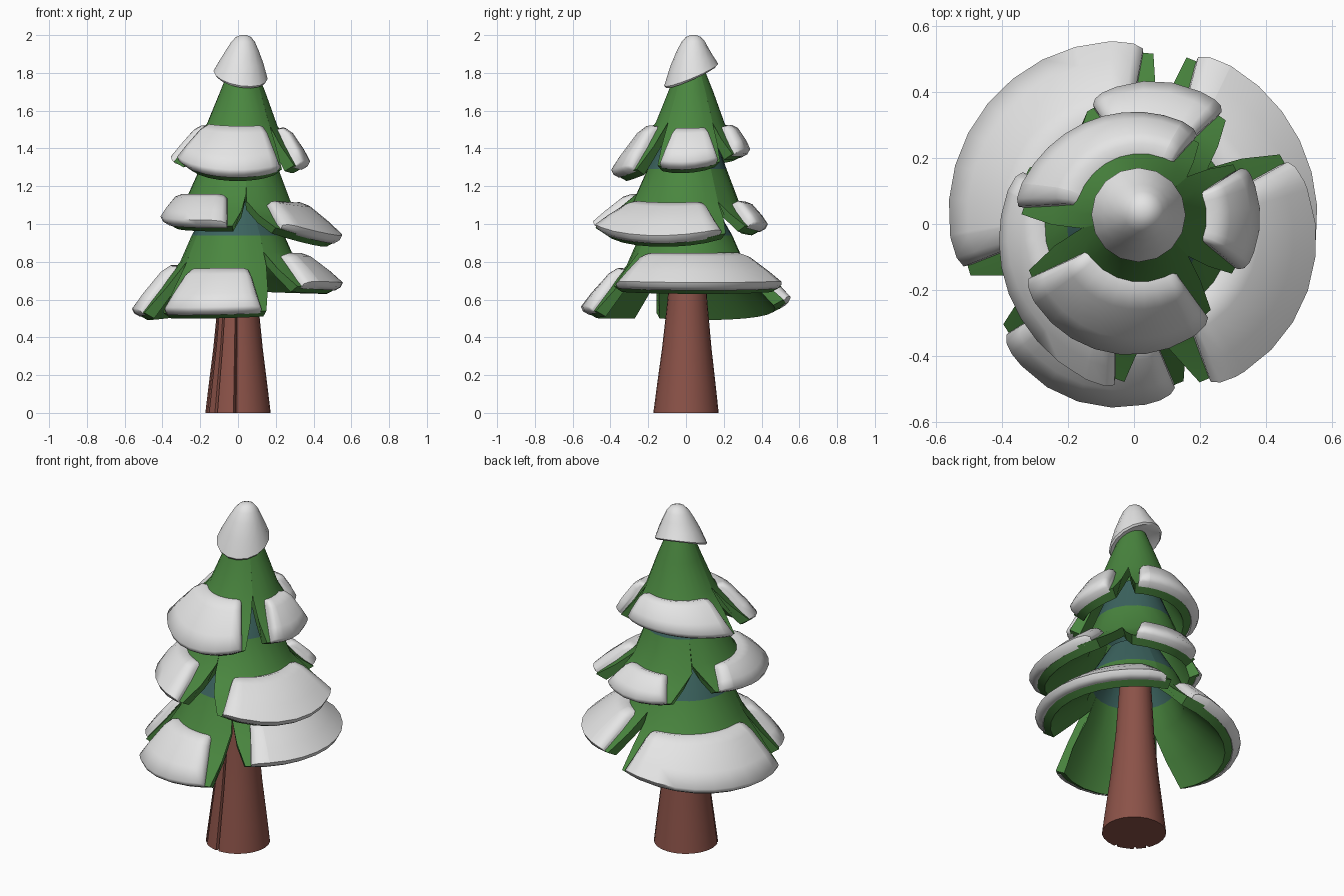
import bpy, bmesh, math
from mathutils import Vector

if "Cube" in bpy.data.objects:
    bpy.data.objects.remove(bpy.data.objects["Cube"])


def material(name, rgb):
    m = bpy.data.materials.new(name)
    m.diffuse_color = (*rgb, 1)
    m.use_nodes = True
    m.node_tree.nodes["Principled BSDF"].inputs["Base Color"].default_value = m.diffuse_color
    return m


GREEN = material("needle green", (0.068, 0.24, 0.05))
TEAL = material("shaded teal", (0.045, 0.127, 0.115))
SNOW = material("snow white", (0.78, 0.78, 0.78))
BARK = material("bark brown", (0.26, 0.085, 0.065))


def finish(bm, name, mats, angle=40):
    bmesh.ops.recalc_face_normals(bm, faces=bm.faces)
    me = bpy.data.meshes.new(name)
    bm.to_mesh(me)
    bm.free()
    ob = bpy.data.objects.new(name, me)
    bpy.context.collection.objects.link(ob)
    for m in mats:
        me.materials.append(m)
    bpy.ops.object.select_all(action='DESELECT')
    ob.select_set(True)
    bpy.context.view_layer.objects.active = ob
    bpy.ops.object.shade_smooth_by_angle(angle=math.radians(angle))
    return ob


def loft(bm, sections, teal_rows=()):
    """Skin closed sections one after another and cap both ends."""
    rings = [[bm.verts.new(p) for p in s] for s in sections]
    n = len(rings[0])
    for a, b in zip(rings, rings[1:]):
        for i in range(n):
            j = (i + 1) % n
            f = bm.faces.new((a[i], a[j], b[j], b[i]))
            f.material_index = 1 if i in teal_rows else 0
    bm.faces.new(rings[0])
    bm.faces.new(rings[-1])


def mix(a, b, t):
    return a + (b - a) * t


def through(v, u):
    """Smooth value through start, middle and end."""
    return v[0]*(1-u)*(1-2*u) + v[1]*4*u*(1-u) + v[2]*u*(2*u-1)


def polar(deg, r, z):
    s = 0.025 * min(1, max(0, (z - 1.2) / 0.4))   # upper part leans a little
    a = math.radians(deg)
    return (r*math.cos(a) + s, r*math.sin(a) + s, z)


def slope(apex, r, z):
    """Point on the branch slope at fraction t with a normal offset."""
    lip = Vector((r - 0.03, z + 0.03))
    d = lip - Vector(apex)
    nrm = Vector((-d.y, d.x)).normalized()
    return lambda t, off: Vector(apex) + d*t + nrm*off


def tier(name, profile, segs, teal_rows):
    top, band, apex0 = profile
    green, snow = bmesh.new(), bmesh.new()
    k = len(segs)
    for i, (a0, a1, rs, zs, lift) in enumerate(segs):
        prev = segs[i-1][1] - (360 if i == 0 else 0)
        nxt = segs[(i+1) % k][0] + (360 if i == k-1 else 0)
        m0, m1 = (a0 + prev) / 2, (a1 + nxt) / 2
        g0, g1 = a0 - 3.5, a1 + 3.5
        cols = max(5, round((a1 - a0) / 11))
        apex = (apex0[0] - lift*.43, apex0[1] + lift)

        # branch skirt: full circle above the notch, split below it
        secs = []
        for c in range(cols + 1):
            u = c / cols
            r, z = through(rs, u), through(zs, u)
            at = slope(apex, r, z)
            pts = [(top, 0), (band, 0), (apex, 0), (at(.5, -.004), .5),
                   (at(1, 0), 1), ((r - .085, z), 1),
                   (at(.5, -.05), .5), (at(0, -.05), 0),
                   ((band[0] - .025, band[1] - .05), 0),
                   ((top[0] - .04, top[1] - .02), 0)]
            secs.append([polar(mix(mix(m0, g0, t), mix(m1, g1, t), u), *p)
                         for p, t in pts])
        loft(green, secs, teal_rows)

        # snow pad lying on the skirt, thinner at both ends
        us = [0, .03, .09] + [c / cols for c in range(1, cols)] + [.91, .97, 1]
        secs = []
        for u in us:
            e = min(u, 1 - u)
            h = .3 if e == 0 else .8 if e < .05 else 1
            r, z = through(rs, u), through(zs, u)
            at = slope(apex, r, z)
            s = .07 * (1 - h)
            k2 = .025 * (1 - h)
            pts = [(at(.06 + s, -.01), 4), (at(.13 + s, .028*h), 4),
                   (at(.3, .046*h), 3), (at(.72, .048*h), 1),
                   ((r - k2, z + .06 - k2), 0),
                   ((r - .012 - k2*.5, z + .035), 0),
                   ((r - .042, z + .018), 0), (at(.85, -.02), 0),
                   (at(.4, -.02), 2)]
            secs.append([polar(mix(a0 + w, a1 - w, u), *p) for p, w in pts])
        loft(snow, secs)
    finish(green, name + "_branches", [GREEN, TEAL])
    finish(snow, name + "_snow", [SNOW], 65)


# three branch tiers: (start, end angle, lip radii, lip heights, snow lift)
tier("lower", ((.14, 1.12), (.245, .94), (.315, .78)), [
    (87, 194, (.55, .575, .55), (.57, .50, .50), .02),
    (221, 284, (.53, .565, .53), (.50, .50, .51), 0),
    (313, 429, (.525, .56, .56), (.64, .63, .64), .07)], (0, 8))
tier("middle", ((.13, 1.48), (.21, 1.29), (.28, 1.12)), [
    (52, 109, (.45, .44, .40), (.96, .94, .95), 0),
    (155, 263, (.39, .435, .51), (1.0, .97, .96), .04),
    (296, 382, (.55, .565, .52), (.95, .88, .92), 0)], (0, 8))
tier("upper", ((.06, 1.85), (.12, 1.70), (.19, 1.52)), [
    (55, 173, (.33, .335, .38), (1.34, 1.33, 1.30), .01),
    (208, 307, (.39, .405, .38), (1.31, 1.23, 1.26), .02),
    (335, 387, (.36, .375, .37), (1.28, 1.27, 1.30), 0)], ())

# trunk with a few narrow grooves on the front left
GROOVES = (205, 228, 265)
bm = bmesh.new()
angles = sorted(set([a for a in range(0, 360, 15)
                     if all(abs(a - g) > 3 for g in GROOVES)] +
                    [g + d for g in GROOVES for d in (-3, 0, 3)]))
rings = []
for z, r in ((0, .173), (.15, .155), (.35, .13), (.6, .105), (1.0, .08)):
    ring = []
    for a in angles:
        q = r - (.025 if a in GROOVES else 0)
        t = math.radians(a)
        ring.append((q*math.cos(t), q*math.sin(t) + .012*z, z))
    rings.append(ring)
loft(bm, rings)
finish(bm, "trunk", [BARK], 35)

# tilted snow cap on the tip
bm = bmesh.new()
rings = []
for r, z, tilt in ((.085, 1.80, 1), (.135, 1.78, 1), (.143, 1.79, .95),
                   (.115, 1.86, .5), (.086, 1.92, .2), (.062, 1.965, .06),
                   (.04, 1.99, 0), (.015, 2.0, 0)):
    f = (z - 1.78) / .22
    cx, cy = mix(.013, .03, f), mix(.027, .04, f)
    ring = []
    for k in range(16):
        a = math.tau * k / 16
        x, y = r*math.cos(a), r*math.sin(a)
        ring.append((cx + x, cy + y, z + tilt*(.43*y - .15*x)))
    rings.append(ring)
loft(bm, rings)
finish(bm, "top_snow", [SNOW], 50)
